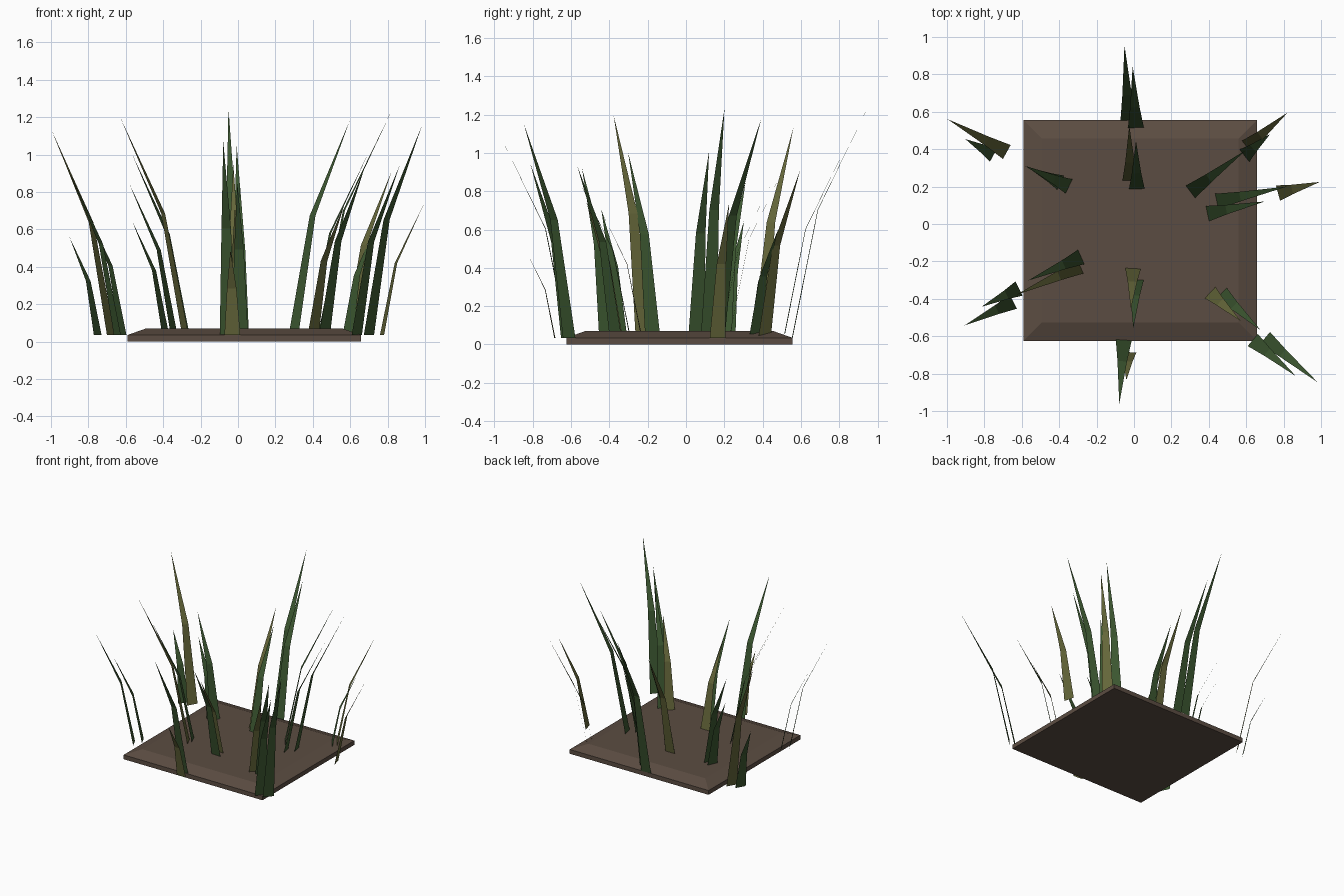
import bpy
import bmesh
from math import radians
from mathutils import Matrix, Vector

cube = bpy.data.objects.get("Cube")
if cube:
    bpy.data.objects.remove(cube, do_unlink=True)


def material(name, color):
    mat = bpy.data.materials.new(name)
    mat.use_nodes = True
    mat.diffuse_color = (*color, 1)
    bsdf = mat.node_tree.nodes["Principled BSDF"]
    bsdf.inputs["Base Color"].default_value = (*color, 1)
    bsdf.inputs["Roughness"].default_value = 0.9
    return mat


soil = material("soil brown", (0.105, 0.073, 0.054))
green = material("leaf green", (0.045, 0.095, 0.03))
olive = material("dry olive", (0.13, 0.135, 0.042))


def finish(bm, name, mat):
    mesh = bpy.data.meshes.new(name)
    bm.to_mesh(mesh)
    bm.free()
    mesh.materials.append(mat)
    obj = bpy.data.objects.new(name, mesh)
    bpy.context.collection.objects.link(obj)
    return obj


# Soil slab: a box whose top is extruded up and drawn in to a raised flat top
def soil_patch(center, size, rim, crown, inset):
    bm = bmesh.new()
    bmesh.ops.create_cube(bm, size=1)
    bmesh.ops.scale(bm, vec=(*size, rim), verts=bm.verts)
    bmesh.ops.translate(bm, vec=(*center, rim / 2), verts=bm.verts)
    top = max(bm.faces, key=lambda f: f.calc_center_median().z)
    bmesh.ops.inset_region(bm, faces=[top], thickness=inset)
    for vert in top.verts:
        vert.co.z = crown
    finish(bm, "soil_patch", soil)


# Blade: flat strip along +x with one bend and a pointed tip, turned to its heading
def blade(name, x, y, heading, tip_height, mat, width=0.085):
    on_soil = abs(x) < 0.6 and abs(y) < 0.55
    foot = 0.055 if on_soil else 0.035
    height = tip_height - foot
    reach = height * 0.33
    bm = bmesh.new()
    rows = []
    for along, up, half in ((0, 0, width / 2), (reach / 3, height * 0.55, width * 0.3)):
        rows.append([bm.verts.new((along, s * half, up)) for s in (1, -1)])
    tip = bm.verts.new((reach, 0, height))
    (a, b), (c, d) = rows
    bm.faces.new((a, c, d, b))
    bm.faces.new((c, tip, d))
    # The inner side of the blade is its front face
    for face in bm.faces:
        face.normal_update()
        if face.normal.x > 0:
            face.normal_flip()
    turn = Matrix.Rotation(radians(heading), 4, "Z")
    bm.transform(Matrix.Translation(Vector((x, y, foot))) @ turn)
    finish(bm, name, mat)


# Clump: blades that share one outward heading, each with root x, root y and tip height
def clump(place, heading, *blades):
    for number, (x, y, tip_height, mat) in enumerate(blades, 1):
        blade(f"{place}_blade_{number}", x, y, heading, tip_height, mat)


soil_patch(center=(0.033, -0.035), size=(1.25, 1.18), rim=0.035, crown=0.07, inset=0.14)

clump("back_outer", 93, (-0.03, 0.555, 1.25, green), (0.01, 0.515, 1.05, green))
clump("back_inner", 91, (0.015, 0.185, 0.84, green), (-0.02, 0.23, 0.95, olive))
clump("back_left_inner", 37, (0.3, 0.17, 1.18, green))
clump("back_left_outer", 40, (0.6, 0.41, 0.91, olive), (0.59, 0.365, 0.6, green))
clump("left_inner", 12, (0.39, 0.055, 1.01, green), (0.44, 0.12, 1.23, green))
clump("left_outer", 15, (0.77, 0.165, 0.735, olive))
clump("front_left_inner", -43, (0.405, -0.365, 0.74, olive), (0.465, -0.37, 0.93, green))
clump("front_left_outer", -40, (0.7, -0.61, 1.155, green), (0.635, -0.62, 0.945, green))
clump("front_inner", -93, (-0.005, -0.235, 0.72, olive), (0.01, -0.295, 0.85, green))
clump("front_outer", -94, (-0.055, -0.62, 1.07, green), (-0.03, -0.685, 0.49, olive))
clump("front_right_inner", 204, (-0.28, -0.175, 1, green), (-0.285, -0.225, 1.2, olive))
clump("front_right_outer", 206, (-0.615, -0.345, 0.71, green), (-0.645, -0.415, 0.92, green))
clump("back_right_inner", 155, (-0.345, 0.2, 0.845, green), (-0.39, 0.22, 0.645, green))
clump("back_right_outer", 151, (-0.68, 0.385, 1.13, olive), (-0.75, 0.37, 0.56, green))
